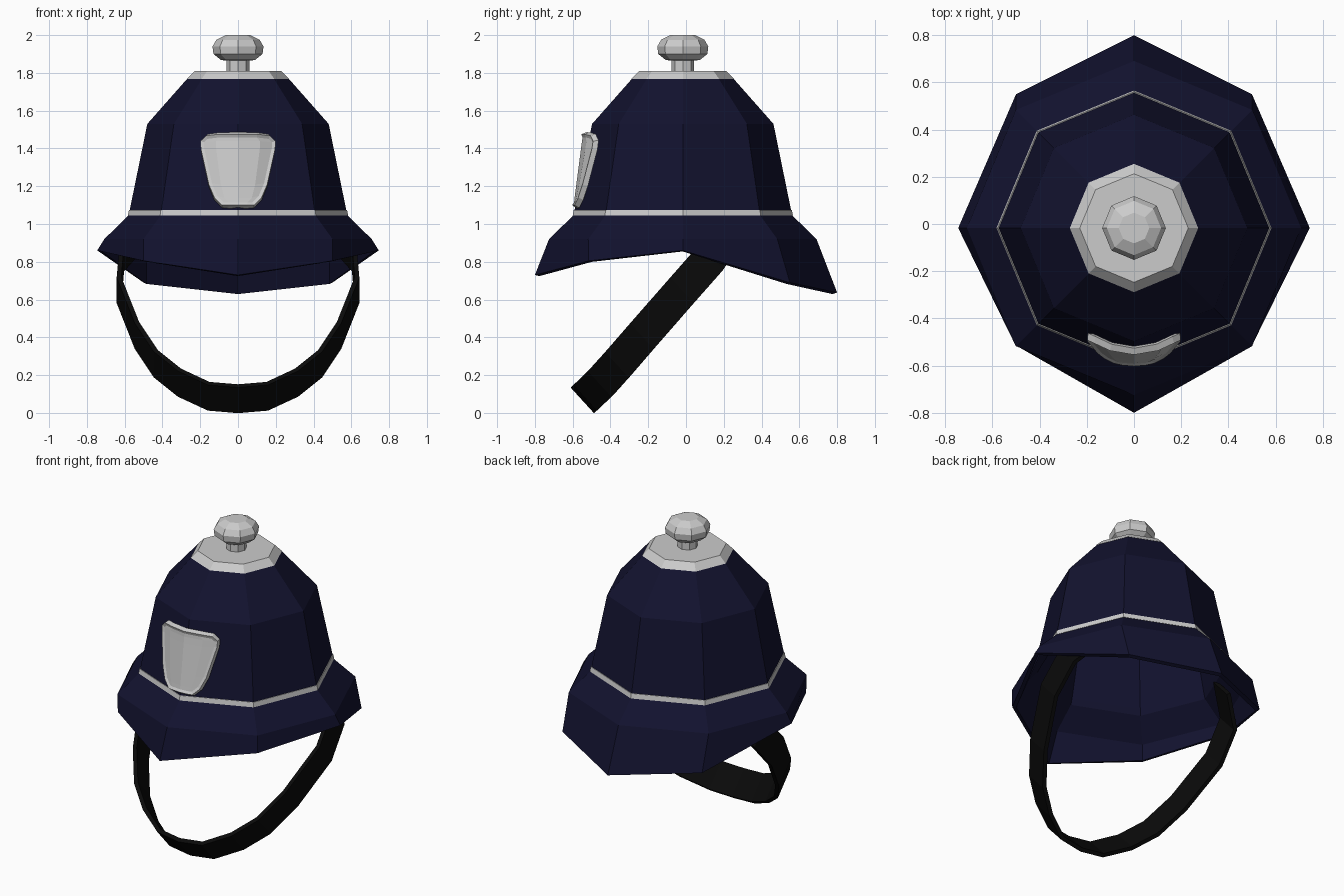
import bpy, bmesh
from math import sin, cos, pi

if "Cube" in bpy.data.objects:
    bpy.data.objects.remove(bpy.data.objects["Cube"])

CY = -0.017  # y of the helmet's vertical axis


def material(name, rgb):
    m = bpy.data.materials.new(name)
    m.diffuse_color = (*rgb, 1)
    m.use_nodes = True
    m.node_tree.nodes["Principled BSDF"].inputs["Base Color"].default_value = m.diffuse_color
    return m


NAVY = material("navy", (0.006, 0.006, 0.028))
BLACK = material("black", (0.003, 0.003, 0.003))
SILVER = material("silver", (0.55, 0.55, 0.55))


def make(name, verts, faces, mat, thickness=0, offset=-1):
    me = bpy.data.meshes.new(name)
    me.from_pydata(verts, [], faces)
    bm = bmesh.new()
    bm.from_mesh(me)
    bmesh.ops.recalc_face_normals(bm, faces=bm.faces)
    bm.to_mesh(me)
    bm.free()
    me.materials.append(mat)
    ob = bpy.data.objects.new(name, me)
    bpy.context.collection.objects.link(ob)
    if thickness:
        s = ob.modifiers.new("thickness", 'SOLIDIFY')
        s.thickness = thickness
        s.offset = offset
    return ob


def ring(r, z):
    return [(r * cos(i * pi / 4), CY + r * sin(i * pi / 4), z) for i in range(8)]


def loft(rings, closed=False, bottom=False, top=False):
    verts = [v for r in rings for v in r]
    n = len(rings)
    faces = []
    for k in range(n if closed else n - 1):
        a, b = k * 8, (k + 1) % n * 8
        for i in range(8):
            j = (i + 1) % 8
            faces.append((a + i, a + j, b + j, b + i))
    if bottom:
        faces.append(tuple(range(7, -1, -1)))
    if top:
        faces.append(tuple(range((n - 1) * 8, n * 8)))
    return verts, faces


# Helmet shell: octagonal dome flaring into a drooping brim
back = [(0.745, CY, 0.86), (0.5, 0.55, 0.69), (0, 0.8, 0.637), (-0.5, 0.55, 0.69)]
front = [(-0.745, CY, 0.86), (-0.5, -0.515, 0.805), (0, -0.8, 0.73), (0.5, -0.515, 0.805)]
profile = [(0.708, 0.92), (0.58, 1.045), (0.573, 1.075), (0.48, 1.53), (0.268, 1.77)]
make("helmet_shell", *loft([back + front] + [ring(*p) for p in profile], top=True),
     NAVY, 0.025)

# Thin metal band above the brim
band = [(0.56, 1.045), (0.583, 1.045), (0.577, 1.075), (0.555, 1.075)]
make("hat_band", *loft([ring(*p) for p in band], closed=True), SILVER)

# Top plate and knob
make("top_plate", *loft([ring(0.272, 1.768), ring(0.23, 1.81)], bottom=True, top=True), SILVER)
knob = [(0.06, 1.80), (0.06, 1.865), (0.09, 1.868), (0.13, 1.90),
        (0.135, 1.94), (0.115, 1.975), (0.065, 2.0)]
make("top_knob", *loft([ring(*p) for p in knob], bottom=True, top=True), SILVER)

# Shield badge: curved grid with a raised rim
cols = [-1, -0.6, 0, 0.6, 1]
rows = [(1.10, 0.085), (1.14, 0.125), (1.21, 0.155), (1.40, 0.197), (1.44, 0.198), (1.475, 0.17)]
verts = []
for z, w in rows:
    for u in cols:
        x = u * w
        dz = -0.008 if z > 1.46 and abs(u) == 1 else 0
        verts.append((x, -0.603 + (z - 1.1) * 0.13 + 1.7 * x * x, z + dz))
n = len(cols)
faces = [(r * n + c, r * n + c + 1, (r + 1) * n + c + 1, (r + 1) * n + c)
         for r in range(len(rows) - 1) for c in range(n - 1)]
badge = make("front_badge", verts, faces, SILVER, 0.03)
bm = bmesh.new()
bm.from_mesh(badge.data)
if sum(f.normal.y for f in bm.faces) > 0:
    bmesh.ops.reverse_faces(bm, faces=bm.faces)
bmesh.ops.inset_region(bm, faces=bm.faces[:], thickness=0.016, depth=-0.008,
                       use_boundary=True, use_even_offset=True)
bm.to_mesh(badge.data)
bm.free()

# Chin strap: flat ribbon hanging forward, mirrored left to right
half = [(0.48, 0.23, 0.97), (0.615, 0.13, 0.82), (0.63, -0.02, 0.65), (0.535, -0.23, 0.41),
        (0.435, -0.36, 0.26), (0.31, -0.45, 0.16), (0.155, -0.525, 0.088)]
path = half + [(0, -0.54, 0.075)] + [(-x, y, z) for x, y, z in reversed(half)]
verts = []
for x, y, z in path:
    verts += [(x, y - 0.062, z + 0.068), (x, y + 0.062, z - 0.068)]
faces = [(2 * i, 2 * i + 1, 2 * i + 3, 2 * i + 2) for i in range(len(path) - 1)]
make("chin_strap", verts, faces, BLACK, 0.025, 0)
